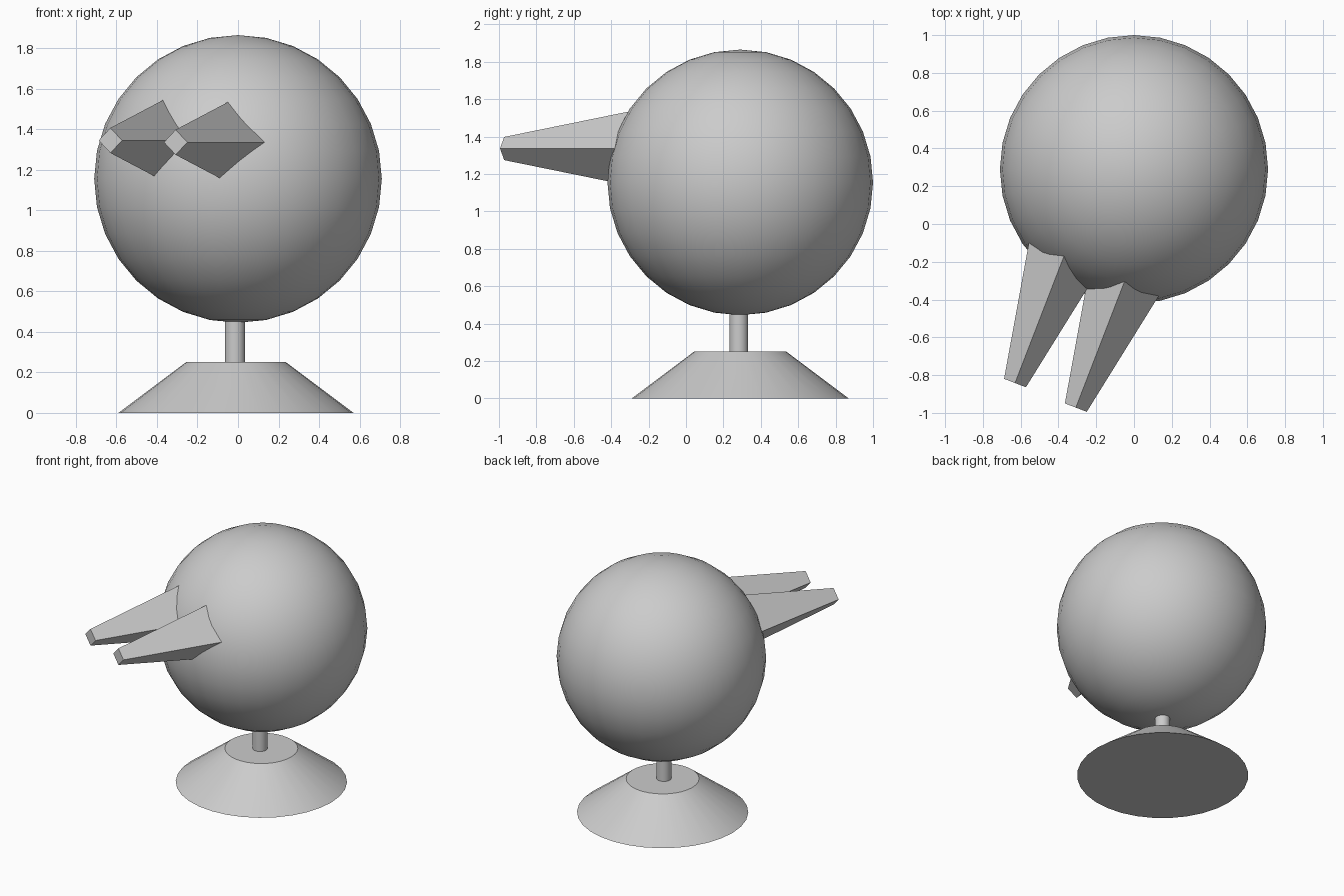
import bpy
import math
from mathutils import Matrix, Vector

cube = bpy.data.objects.get("Cube")
if cube:
    bpy.data.objects.remove(cube, do_unlink=True)

grey = bpy.data.materials.new("plain_grey")
grey.use_nodes = True
colour = (0.6, 0.6, 0.6, 1.0)
grey.diffuse_color = colour
grey.node_tree.nodes["Principled BSDF"].inputs["Base Color"].default_value = colour


def finish(name, smooth=True):
    obj = bpy.context.object
    obj.name = name
    obj.data.materials.append(grey)
    if smooth:
        bpy.ops.object.shade_smooth_by_angle(angle=math.radians(30))
    return obj


def frustum(name, x, y, bottom, top, r_bottom, r_top):
    bpy.ops.mesh.primitive_cone_add(
        vertices=32, radius1=r_bottom, radius2=r_top, depth=top - bottom,
        location=(x, y, (bottom + top) / 2))
    return finish(name)


# Stand: flared foot and thin pole
frustum("stand_foot", -0.01, 0.29, 0, 0.25, 0.58, 0.247)
frustum("stand_pole", -0.015, 0.282, 0.25, 0.6, 0.05, 0.05)

# Round body
bpy.ops.mesh.primitive_uv_sphere_add(
    segments=32, ring_count=16, radius=0.71, location=(0, 0.29, 1.155))
finish("round_body")


# Four-sided tapering prongs, narrow end outward, edges up, down and sideways
def prong(name, tip):
    length, tip_radius, taper = 0.9, 0.062, 0.19
    inward = Vector((0.36, 0.933, 0)).normalized()
    side = Vector((inward.y, -inward.x, 0))
    bpy.ops.mesh.primitive_cone_add(
        vertices=4, radius1=tip_radius, radius2=tip_radius + taper * length,
        depth=length)
    obj = finish(name, smooth=False)
    # Local axes: z runs into the body, y is up, x is sideways
    axes = Matrix((-side, Vector((0, 0, 1)), inward)).transposed().to_4x4()
    obj.matrix_world = Matrix.Translation(Vector(tip) + inward * length / 2) @ axes


prong("right_prong", (-0.63, -0.842, 1.345))
prong("left_prong", (-0.308, -0.972, 1.336))
